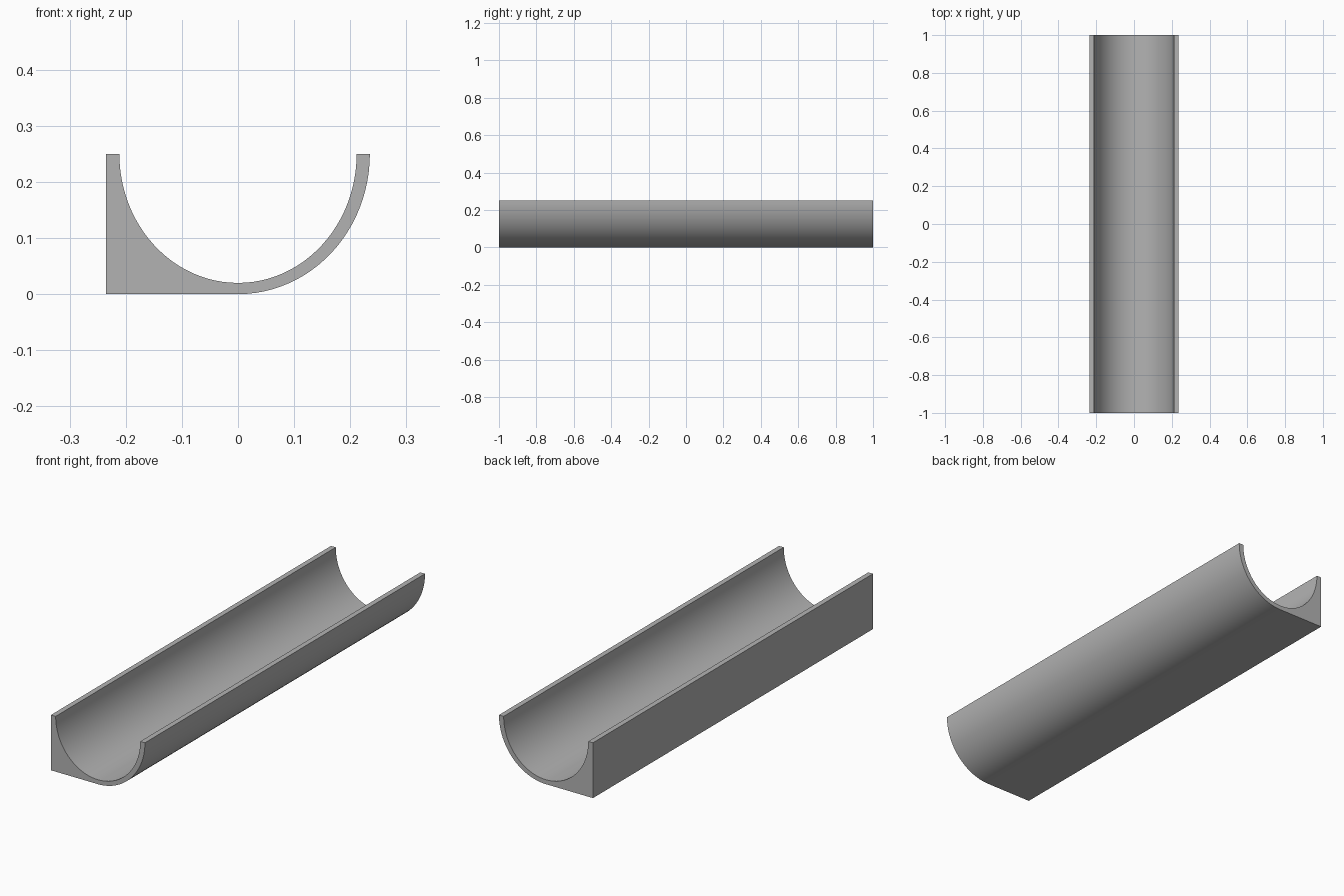
import bpy
import bmesh
from math import cos, sin, pi, radians

WIDTH, HEIGHT, HALF_LENGTH = 0.235, 0.25, 1.0
SIDE_WALL, FLOOR = 0.0235, 0.02
STEPS = 48

cube = bpy.data.objects.get("Cube")
if cube:
    bpy.data.objects.remove(cube, do_unlink=True)

grey = bpy.data.materials.new("plain grey")
grey.use_nodes = True
grey.diffuse_color = (0.45, 0.45, 0.45, 1)
grey.node_tree.nodes["Principled BSDF"].inputs["Base Color"].default_value = grey.diffuse_color


def arc(rx, rz, start, end, steps):
    """Points on an ellipse centred on the rim plane."""
    angles = [start + (end - start) * i / steps for i in range(steps + 1)]
    return [(rx * cos(a), HEIGHT + rz * sin(a)) for a in angles]


# Cross-section: rounded right-hand outside, square left-hand outside, curved channel
outside = arc(WIDTH, HEIGHT, 0, -pi / 2, STEPS // 2)
square_side = [(-WIDTH, 0), (-WIDTH, HEIGHT)]
channel = arc(WIDTH - SIDE_WALL, HEIGHT - FLOOR, -pi, 0, STEPS)

# Extrude the section along the length
bm = bmesh.new()
section = bm.faces.new([bm.verts.new((x, -HALF_LENGTH, z))
                        for x, z in outside + square_side + channel])
extruded = bmesh.ops.extrude_face_region(bm, geom=[section], use_keep_orig=True)
moved = [v for v in extruded["geom"] if isinstance(v, bmesh.types.BMVert)]
bmesh.ops.translate(bm, verts=moved, vec=(0, 2 * HALF_LENGTH, 0))
bmesh.ops.recalc_face_normals(bm, faces=bm.faces)

mesh = bpy.data.meshes.new("trough")
bm.to_mesh(mesh)
bm.free()
mesh.materials.append(grey)
trough = bpy.data.objects.new("trough", mesh)
bpy.context.collection.objects.link(trough)

# Smooth curves with crisp edges
bpy.context.view_layer.objects.active = trough
trough.select_set(True)
bpy.ops.object.shade_smooth_by_angle(angle=radians(30))
